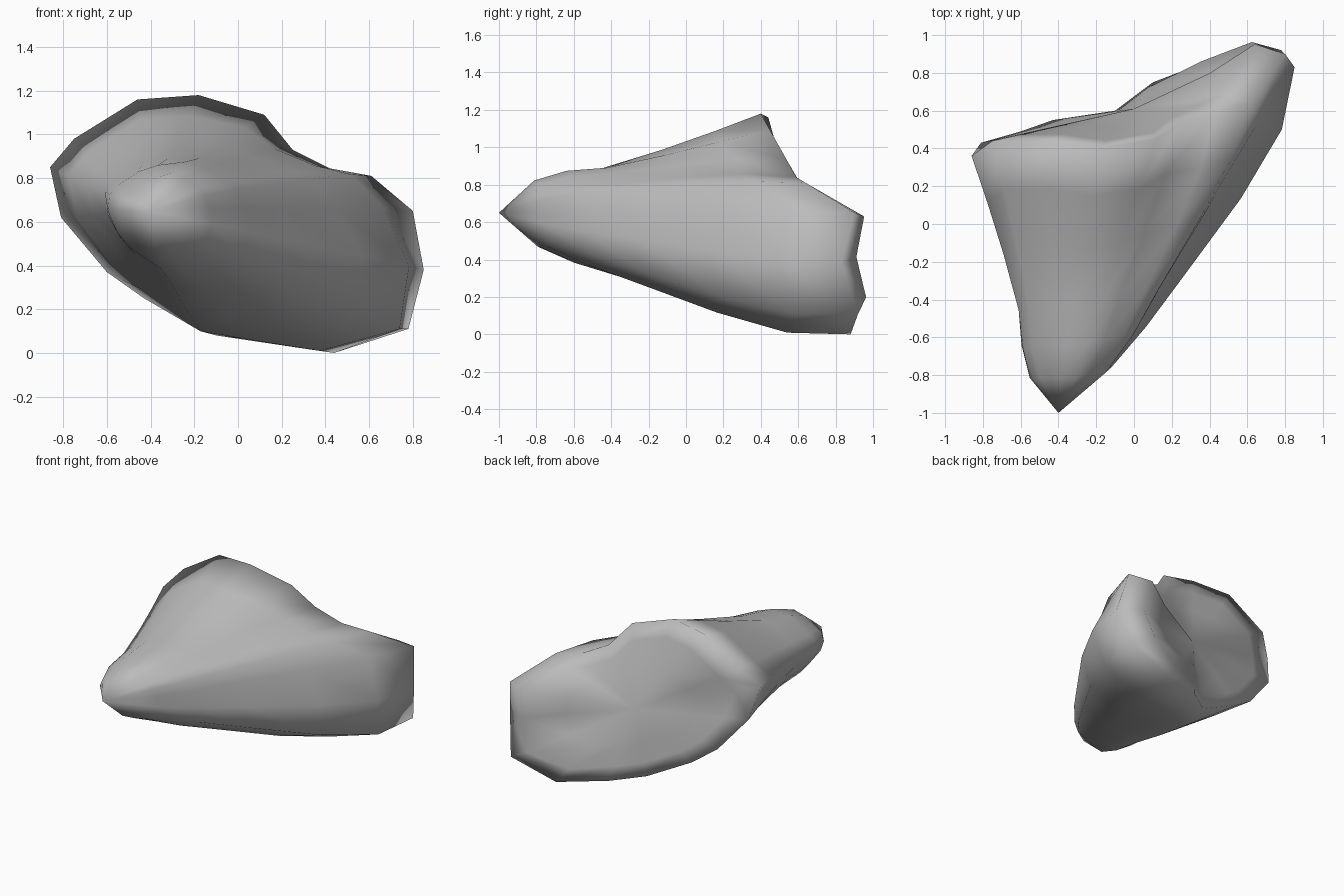
import bpy, bmesh
from mathutils import Vector

cube = bpy.data.objects.get("Cube")
if cube:
    bpy.data.objects.remove(cube)

# Key points: the pointed nose and the slanted rim of the broad back end
TIP = Vector((-0.4, -1.0, 0.65))
HUB = Vector((0.0, 0.61, 0.55))
RIM = [Vector(p) for p in (
    (-.86, .36, .85), (-.75, .44, .98), (-.46, .44, 1.16), (-.18, .40, 1.18),
    (.12, .45, 1.09), (.25, .54, .93), (.43, .59, .84), (.61, .64, .81),
    (.80, .90, .65), (.85, .83, .38), (.78, .92, .11), (.44, .88, 0),
    (.10, .75, .05), (-.10, .60, .08), (-.43, .55, .25), (-.60, .49, .37),
    (-.81, .43, .62))]

# Loft stations: fraction from nose to rim, bulge low-right, bulge top-left
STATIONS = [(.13, .11, .11), (.25, .13, .10), (.40, .12, .04),
            (.62, .115, .01), (.82, .095, 0), (1, 0, 0)]


def body_ring(t, low, high):
    """Rim outline shrunk towards the nose and swollen outwards."""
    ring = []
    for p in RIM:
        out = Vector((p.x - HUB.x, 0, p.z - HUB.z)).normalized()
        w = min(1, max(0, .5 + .45 * out.x - .5 * out.z))
        bulge = high + (low - high) * w
        # filled shoulder above the right side, ahead of the rim notch
        bulge += .8 * max(0, out.x + out.z - 1.1) * t * (1 - t)
        # full lower right flank
        bulge += 3 * max(0, out.x) ** 4 * max(0, -out.z) * t * t * (1 - t)
        # flatter upper left cheek beside the nose
        bulge -= .2 * max(0, out.z - out.x - 1) * (1 - t) ** 3
        ring.append(TIP.lerp(p, t) + out * bulge)
    return ring


def back_ring(s):
    """Rim outline drawn in towards the hub, with the right end swollen."""
    ring = []
    for p in RIM:
        q = HUB.lerp(p, s)
        q.y += .27 * max(0, q.x) ** 2
        ring.append(q)
    return ring


# Rock: one lofted skin from nose to back
bm = bmesh.new()
rings = [body_ring(*s) for s in STATIONS] + [back_ring(s) for s in (.8, .5)]
loops = [[bm.verts.new(p) for p in ring] for ring in rings]
nose = bm.verts.new(TIP)
rear = bm.verts.new(HUB)
n = len(RIM)
for i in range(n):
    j = (i + 1) % n
    bm.faces.new((nose, loops[0][i], loops[0][j]))
    bm.faces.new((rear, loops[-1][j], loops[-1][i]))
    for a, b in zip(loops, loops[1:]):
        bm.faces.new((a[i], b[i], b[j], a[j]))
bmesh.ops.recalc_face_normals(bm, faces=bm.faces[:])
for f in bm.faces:
    f.smooth = True
mesh = bpy.data.meshes.new("rock")
bm.to_mesh(mesh)
bm.free()
rock = bpy.data.objects.new("rock", mesh)
bpy.context.collection.objects.link(rock)

# Plain grey stone
stone = bpy.data.materials.new("grey_stone")
stone.use_nodes = True
grey = (.5, .5, .5, 1)
stone.diffuse_color = grey
stone.node_tree.nodes["Principled BSDF"].inputs["Base Color"].default_value = grey
mesh.materials.append(stone)
